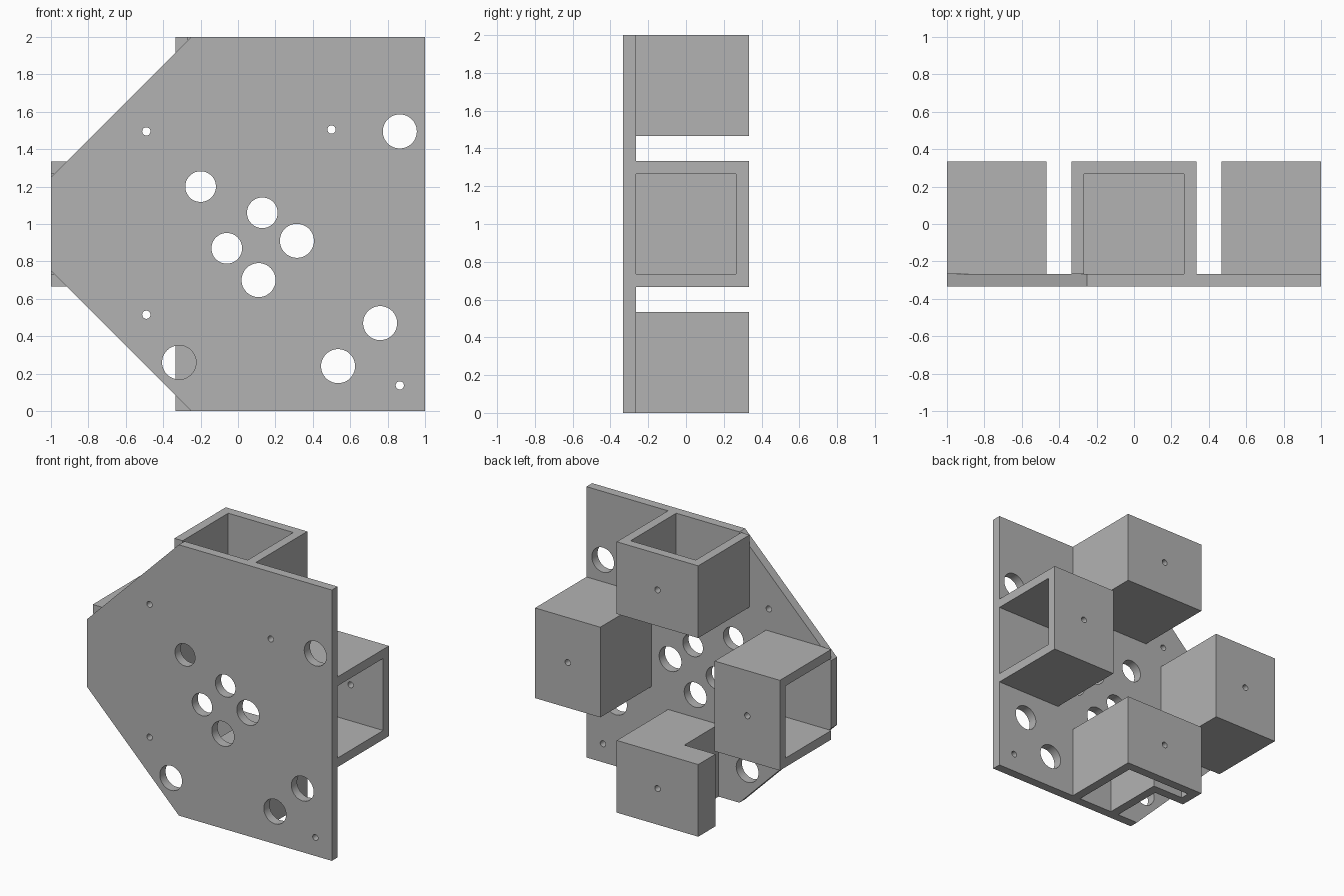
import bpy
import bmesh
from math import radians, cos, sin, pi
from mathutils import Matrix

cube = bpy.data.objects.get("Cube")
if cube:
    bpy.data.objects.remove(cube, do_unlink=True)

grey = bpy.data.materials.new("plain grey")
grey.use_nodes = True
COLOUR = (0.45, 0.45, 0.45, 1)
grey.diffuse_color = COLOUR
grey.node_tree.nodes["Principled BSDF"].inputs["Base Color"].default_value = COLOUR

WALL = 0.067
HALF = 0.333          # half width of a socket
INNER = HALF - WALL   # half width of its cavity
PLATE_BACK = -INNER
UPRIGHT = Matrix.Rotation(radians(90), 4, "X")   # turns xy profiles to xz


def prism(name, outline, low, high, matrix=Matrix()):
    """Extrude a flat outline from low to high along local z."""
    bm = bmesh.new()
    face = bm.faces.new([bm.verts.new((x, y, low)) for x, y in outline])
    grown = bmesh.ops.extrude_face_region(bm, geom=[face])["geom"]
    verts = [v for v in grown if isinstance(v, bmesh.types.BMVert)]
    bmesh.ops.translate(bm, verts=verts, vec=(0, 0, high - low))
    bmesh.ops.recalc_face_normals(bm, faces=bm.faces)
    bm.transform(matrix)
    mesh = bpy.data.meshes.new(name)
    bm.to_mesh(mesh)
    bm.free()
    mesh.materials.append(grey)
    obj = bpy.data.objects.new(name, mesh)
    bpy.context.collection.objects.link(obj)
    return obj


def drill(x, z, radius, y_from, y_to):
    """Round cutter running along y."""
    ring = [(x + radius * cos(2 * pi * i / 48), z + radius * sin(2 * pi * i / 48))
            for i in range(48)]
    return prism("cutter", ring, -y_to, -y_from, UPRIGHT)


def cut(obj, cutters):
    """Subtract each cutter, then discard it."""
    bpy.ops.object.select_all(action="DESELECT")
    bpy.context.view_layer.objects.active = obj
    obj.select_set(True)
    for cutter in cutters:
        cutter.hide_render = True
        mod = obj.modifiers.new("cut", "BOOLEAN")
        mod.operation = "DIFFERENCE"
        mod.solver = "EXACT"
        mod.object = cutter
        bpy.ops.object.modifier_apply(modifier=mod.name)
        bpy.data.objects.remove(cutter, do_unlink=True)
    bpy.ops.object.shade_smooth_by_angle(angle=radians(30))


# Face plate with two clipped corners
plate_outline = [(-1, 0.75), (-0.25, 0), (1, 0), (1, 2), (-0.25, 2), (-1, 1.25)]
plate = prism("face_plate", plate_outline, -PLATE_BACK, HALF, UPRIGHT)

# Holes through the plate, grouped by radius
holes = {
    0.082: [(-0.2, 1.2), (0.13, 1.06), (-0.06, 0.87)],
    0.091: [(0.315, 0.91), (0.11, 0.7), (0.865, 1.495), (0.76, 0.47),
            (0.535, 0.24), (-0.315, 0.26)],
    0.022: [(-0.49, 1.495), (0.5, 1.505), (-0.49, 0.515), (0.865, 0.137)],
}
cut(plate, [drill(x, z, r, -0.4, -0.2) for r, spots in holes.items() for x, z in spots])

# Square sockets, open outward, closed toward the middle
square = [(-HALF, PLATE_BACK), (HALF, PLATE_BACK), (HALF, HALF), (-HALF, HALF)]
square_cavity = [(-INNER, -0.3), (INNER, -0.3), (INNER, INNER), (-INNER, INNER)]

# The bottom socket has one corner stepped in around a plate hole
STEP_X, STEP_Y = 0.08, 0.133
stepped = [(-HALF, PLATE_BACK), (STEP_X, PLATE_BACK), (STEP_X, STEP_Y),
           (HALF, STEP_Y), (HALF, HALF), (-HALF, HALF)]
stepped_cavity = [(-INNER, -0.3), (STEP_X - WALL, -0.3), (STEP_X - WALL, STEP_Y + WALL),
                  (INNER, STEP_Y + WALL), (INNER, INNER), (-INNER, INNER)]

sockets = [("top_socket", 0, square, square_cavity),
           ("left_socket", 90, square, square_cavity),
           ("bottom_socket", 180, stepped, stepped_cavity),
           ("right_socket", 270, square, square_cavity)]
START = 0.467
for name, angle, outline, cavity in sockets:
    turn = Matrix.Translation((0, 0, 1)) @ Matrix.Rotation(radians(angle), 4, "Y")
    socket = prism(name, outline, START, 1, turn)
    hollow = prism("cutter", cavity, START + WALL, 1.1, turn)
    # Screw hole in the middle of the back wall
    centre = turn @ Matrix.Translation((0, 0, (START + 1) / 2)).translation
    cut(socket, [hollow, drill(centre.x, centre.z, 0.022, 0.23, 0.4)])
